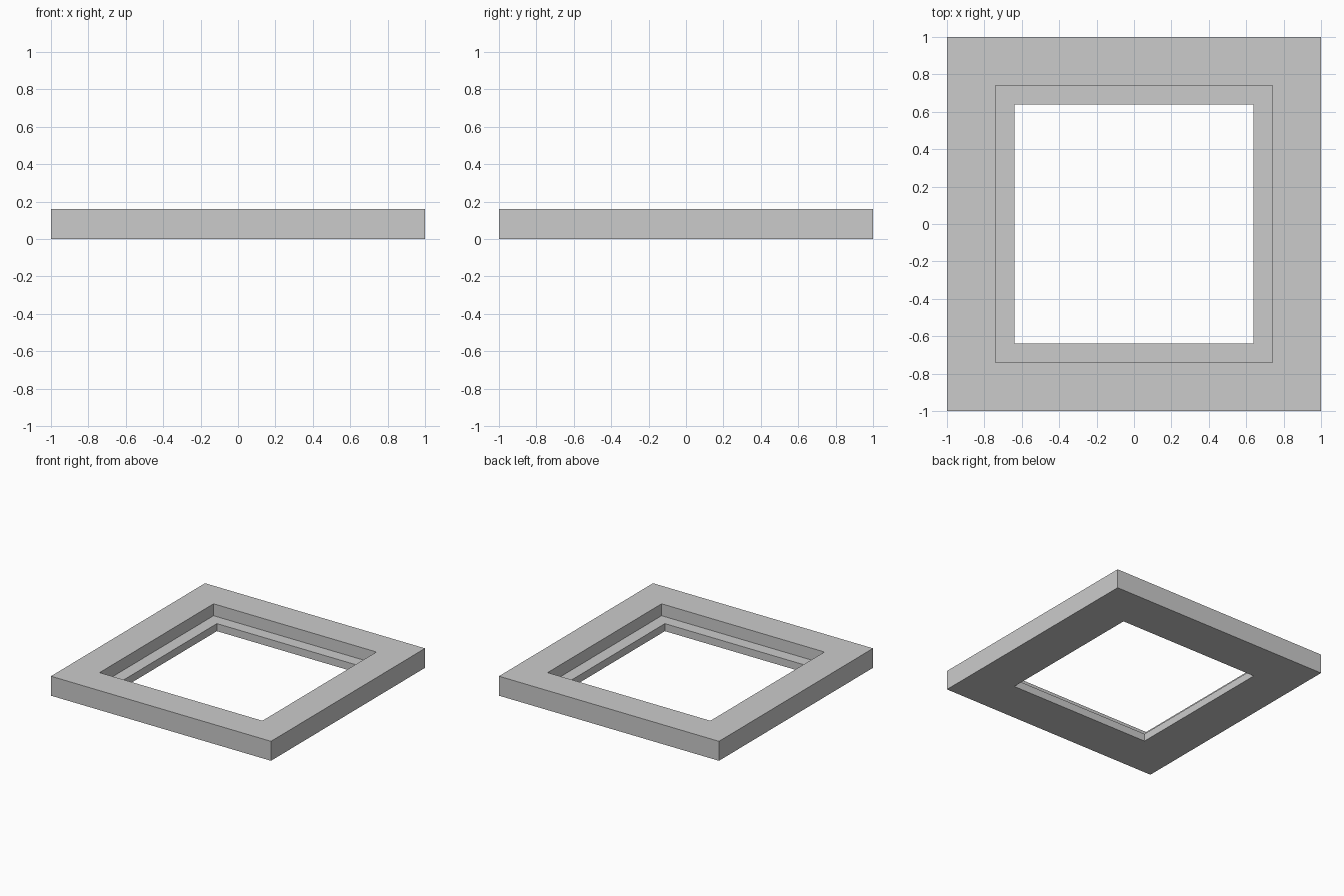
import bpy
import bmesh

cube = bpy.data.objects.get("Cube")
if cube:
    bpy.data.objects.remove(cube, do_unlink=True)

# Plain grey material
GREY = (0.6, 0.6, 0.6, 1.0)
grey = bpy.data.materials.new("light_grey")
grey.use_nodes = True
grey.diffuse_color = GREY
grey.node_tree.nodes["Principled BSDF"].inputs["Base Color"].default_value = GREY

# Stepped cross-section: half-width of the square and height
OUTER, RECESS, OPENING = 1.0, 0.74, 0.64
TOP, LEDGE = 0.16, 0.062
profile = [(OUTER, 0), (OUTER, TOP), (RECESS, TOP),
           (RECESS, LEDGE), (OPENING, LEDGE), (OPENING, 0)]
corners = [(-1, -1), (1, -1), (1, 1), (-1, 1)]

# Square frame: sweep the cross-section around the four mitred corners
bm = bmesh.new()
rings = [[bm.verts.new((sx * r, sy * r, z)) for sx, sy in corners]
         for r, z in profile]
for i, ring in enumerate(rings):
    after = rings[(i + 1) % len(rings)]
    for j in range(4):
        k = (j + 1) % 4
        bm.faces.new((ring[j], ring[k], after[k], after[j]))
bmesh.ops.recalc_face_normals(bm, faces=bm.faces)

mesh = bpy.data.meshes.new("rebated_frame")
bm.to_mesh(mesh)
bm.free()
mesh.materials.append(grey)
frame = bpy.data.objects.new("rebated_frame", mesh)
bpy.context.collection.objects.link(frame)
